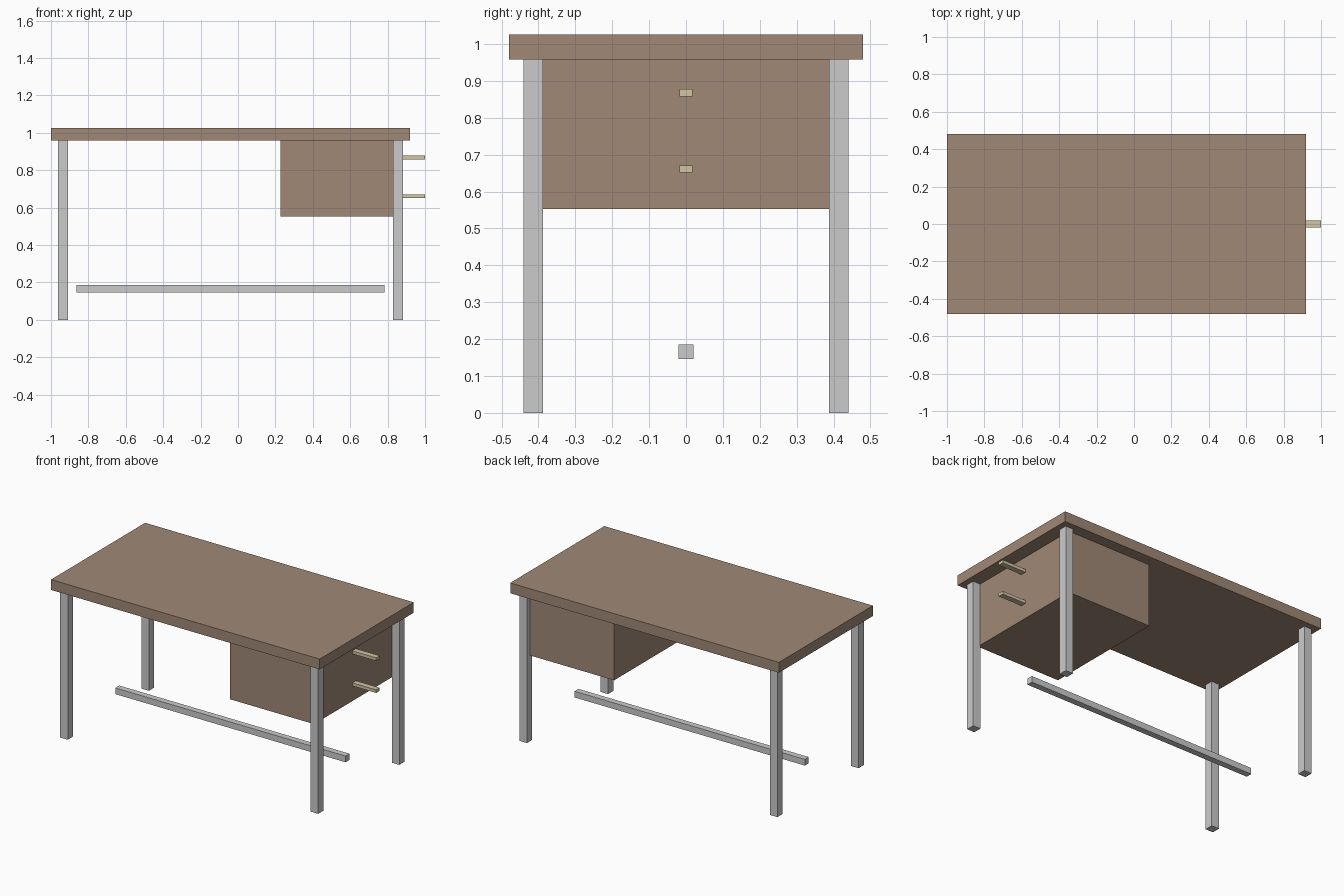
import bpy
import bmesh
from mathutils import Matrix, Vector

if "Cube" in bpy.data.objects:
    bpy.data.objects.remove(bpy.data.objects["Cube"])


def material(name, rgb):
    mat = bpy.data.materials.new(name)
    mat.diffuse_color = (*rgb, 1.0)
    mat.use_nodes = True
    mat.node_tree.nodes["Principled BSDF"].inputs["Base Color"].default_value = mat.diffuse_color
    return mat


def box(name, x, y, z, mat=None):
    """Box from (min, max) ranges on each axis."""
    lo, hi = Vector((x[0], y[0], z[0])), Vector((x[1], y[1], z[1]))
    bm = bmesh.new()
    bmesh.ops.create_cube(bm, size=1.0, matrix=Matrix.Diagonal((*(hi - lo), 1.0)))
    mesh = bpy.data.meshes.new(name)
    bm.to_mesh(mesh)
    bm.free()
    if mat:
        mesh.materials.append(mat)
    obj = bpy.data.objects.new(name, mesh)
    obj.location = (lo + hi) / 2
    bpy.context.collection.objects.link(obj)
    return obj


wood = material("wood", (0.35, 0.25, 0.18))
brass = material("pale_brass", (0.65, 0.55, 0.36))

CX = -0.04        # desk centre; the handles stick out to the right
TOP_Z = 0.958     # underside of the desktop

# Desktop
box("desktop", (CX - 0.96, CX + 0.96), (-0.48, 0.48), (TOP_Z, 1.025), wood)

# Four square legs
H = 0.027
for side, sx in (("left", -1), ("right", 1)):
    for end, sy in (("front", -1), ("back", 1)):
        x, y = CX + sx * 0.895, sy * 0.414
        box(f"{end}_{side}_leg", (x - H, x + H), (y - H, y + H), (0, TOP_Z))

# Drawer cabinet under the right end
box("drawer_cabinet", (0.228, 0.83), (-0.408, 0.408), (0.553, TOP_Z), wood)

# Drawer handles
for name, z in (("upper_handle", 0.868), ("lower_handle", 0.661)):
    box(name, (0.83, 1.0), (-0.018, 0.018), (z - 0.01, z + 0.01), brass)

# Foot rail
box("foot_rail", (CX - 0.823, CX + 0.823), (-0.02, 0.02), (0.146, 0.186))
